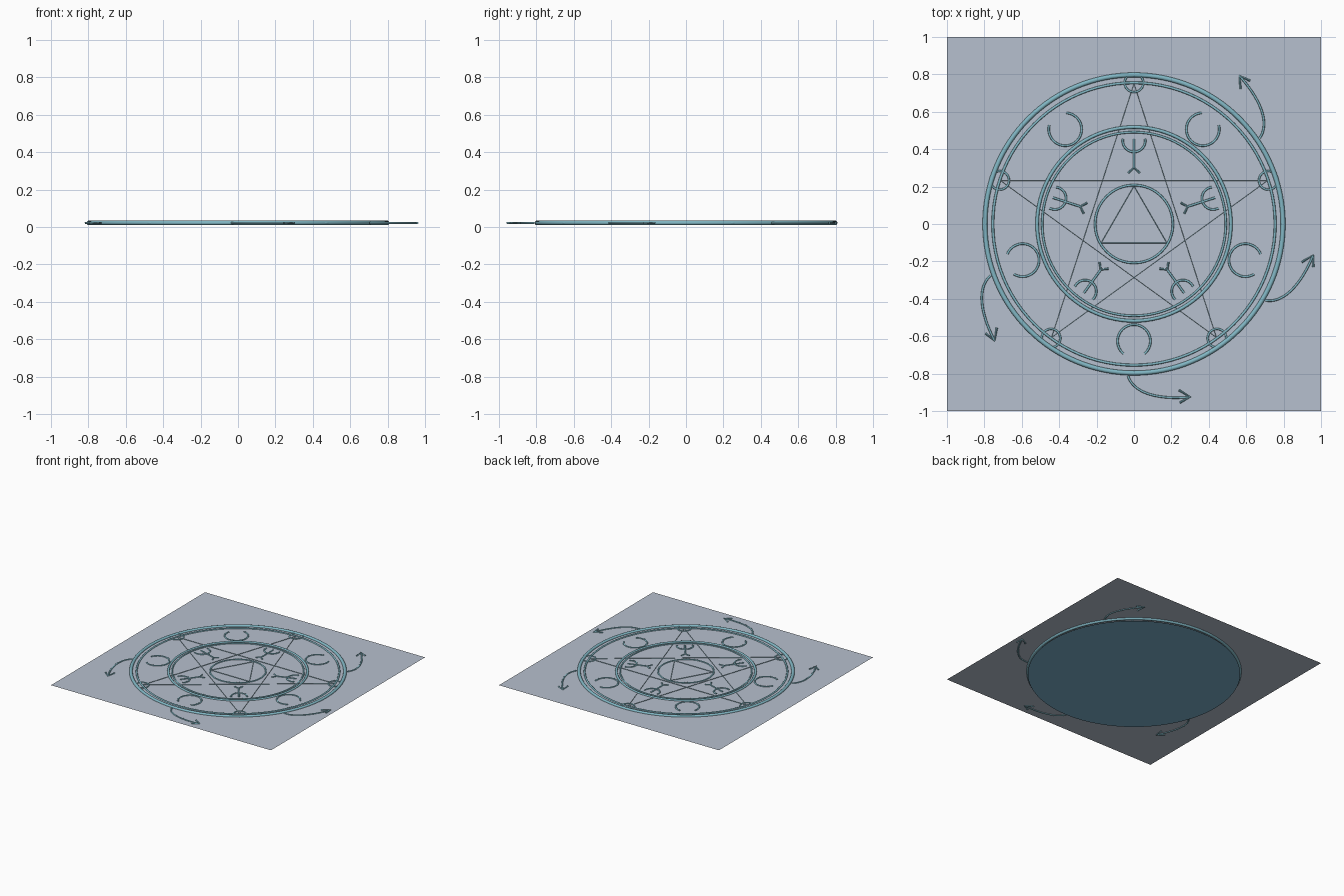
import bpy, math
from mathutils import Vector, Matrix
from mathutils.geometry import interpolate_bezier

if "Cube" in bpy.data.objects:
    bpy.data.objects.remove(bpy.data.objects["Cube"])

Z = 0.0225  # height of the sheet and of all line work


def material(name, color):
    m = bpy.data.materials.new(name)
    m.diffuse_color = (*color, 1)
    m.use_nodes = True
    m.node_tree.nodes["Principled BSDF"].inputs["Base Color"].default_value = m.diffuse_color
    return m


GREY = material("pale_grey", (0.47, 0.53, 0.62))
TEAL = material("teal", (0.22, 0.47, 0.55))
BLUE = material("soft_blue", (0.20, 0.43, 0.59))


def finish(name, mat):
    ob = bpy.context.object
    ob.name = name
    ob.data.materials.clear()
    ob.data.materials.append(mat)
    return ob


def ring(name, major, minor, center=(0, 0), segs=96):
    bpy.ops.mesh.primitive_torus_add(location=(*center, Z), major_radius=major, minor_radius=minor,
                                     major_segments=segs, minor_segments=12)
    bpy.ops.object.shade_smooth()
    return finish(name, TEAL)


def tubes(name, lines, radius, angle=0.0, closed=False):
    """Round rods along 2D polylines, turned about the centre by angle degrees."""
    cu = bpy.data.curves.new(name, 'CURVE')
    cu.dimensions = '3D'
    cu.bevel_depth = radius
    cu.bevel_resolution = 2
    cu.use_fill_caps = True
    turn = Matrix.Rotation(math.radians(angle), 3, 'Z')
    for pts in lines:
        sp = cu.splines.new('POLY')
        sp.points.add(len(pts) - 1)
        sp.use_cyclic_u = closed
        for p, q in zip(sp.points, pts):
            p.co = (*(turn @ Vector((q[0], q[1], Z))), 1)
    ob = bpy.data.objects.new(name, cu)
    bpy.context.collection.objects.link(ob)
    bpy.ops.object.select_all(action='DESELECT')
    ob.select_set(True)
    bpy.context.view_layer.objects.active = ob
    bpy.ops.object.convert(target='MESH')
    bpy.ops.object.shade_smooth_by_angle(angle=math.radians(50))
    return finish(name, TEAL)


def arc(cx, cy, r, a0, a1, n=24):
    angles = [math.radians(a0 + (a1 - a0) * i / n) for i in range(n + 1)]
    return [(cx + r * math.cos(a), cy + r * math.sin(a)) for a in angles]


def polar(r, deg):
    a = math.radians(deg)
    return (r * math.cos(a), r * math.sin(a))


# square sheet
bpy.ops.mesh.primitive_plane_add(size=2, location=(0, 0, Z))
finish("sheet", GREY)

# round base under the sheet, facing down
bpy.ops.mesh.primitive_circle_add(vertices=96, radius=0.80, fill_type='NGON')
finish("base_disc", BLUE).data.flip_normals()

# concentric rings
ring("outer_rim", 0.797, 0.0125, segs=128)
ring("outer_inner_ring", 0.755, 0.007)
ring("middle_ring", 0.518, 0.009)
ring("middle_inner_ring", 0.491, 0.006)
ring("center_ring", 0.208, 0.006, segs=64)

# five-pointed star and central triangle
tubes("star_lines", [[polar(0.75, 90 + 144 * i) for i in range(5)]], 0.0032, closed=True)
tubes("center_triangle", [[polar(0.203, 90 + 120 * i) for i in range(3)]], 0.0032, closed=True)

# forked sign: stem, cup and two feet
fork = [[(0, 0.455), (0, 0.30)],
        arc(0, 0.445, 0.06, 170, 370),
        [(-0.03, 0.273), (0, 0.302), (0.03, 0.273)]]
# crescent open on the outward side
moon = [arc(0, -0.626, 0.088, -50, 230, 36)]

for i in range(5):
    ring(f"star_point_ring_{i + 1}", 0.05, 0.0055, polar(0.755, 90 + 72 * i), 32)
    tubes(f"forked_sign_{i + 1}", fork, 0.006, 72 * i)
    tubes(f"crescent_{i + 1}", moon, 0.006, 72 * i)

# curved arrows outside the rim
shaft = interpolate_bezier(Vector((-0.032, -0.813)), Vector((0, -0.91)),
                           Vector((0.14, -0.94)), Vector((0.298, -0.925)), 20)
head = [(0.24, -0.888), (0.30, -0.925), (0.245, -0.955)]
for i, turn in enumerate((0, 62.1, 126.6, -68)):
    tubes(f"arrow_{i + 1}", [[tuple(p) for p in shaft], head], 0.006, turn)
